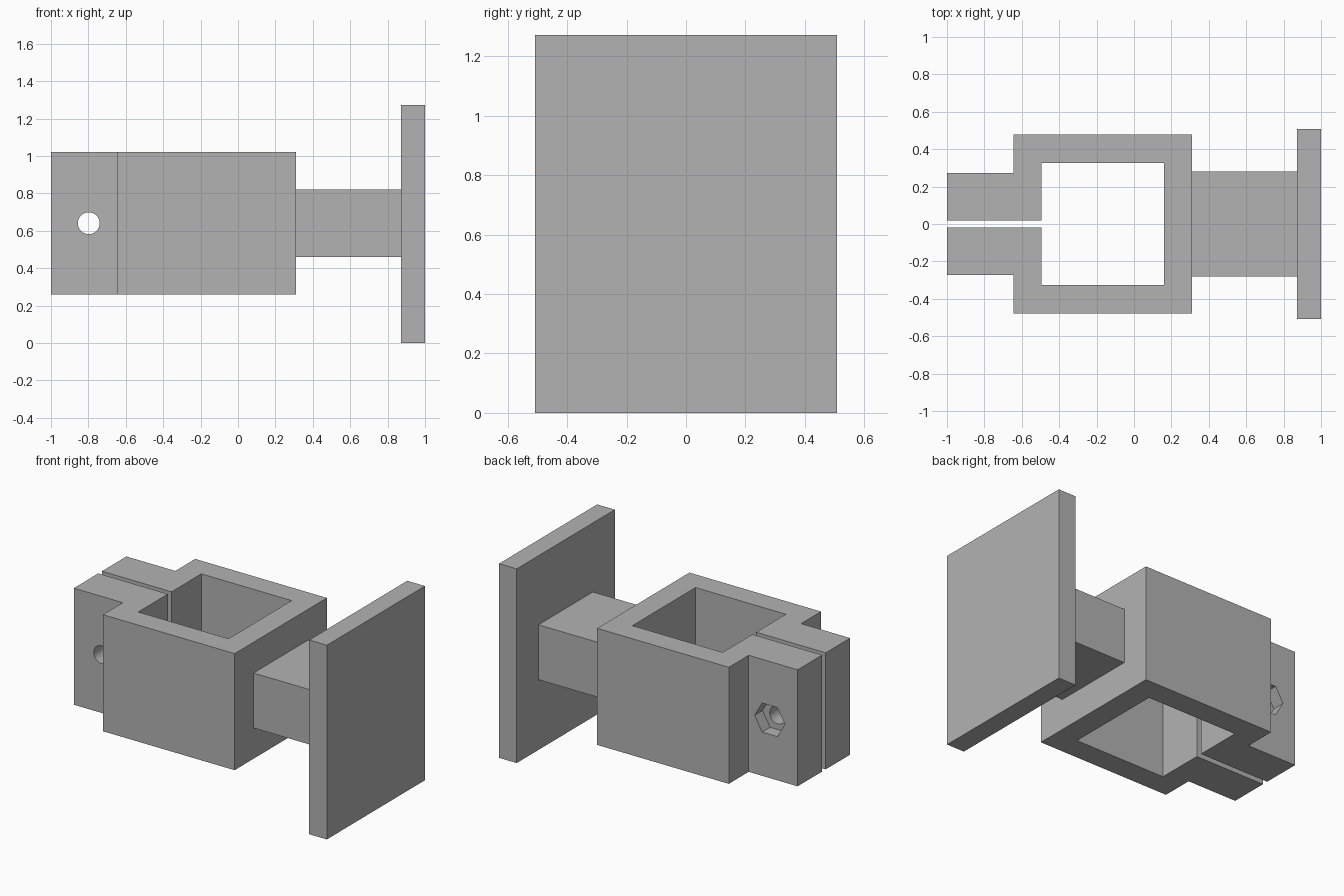
import bpy
import bmesh
from math import cos, sin, pi
from mathutils import Vector

cube = bpy.data.objects.get("Cube")
if cube:
    bpy.data.objects.remove(cube, do_unlink=True)

grey = bpy.data.materials.new("mid grey")
grey.use_nodes = True
grey.diffuse_color = (0.45, 0.45, 0.45, 1)
grey.node_tree.nodes["Principled BSDF"].inputs["Base Color"].default_value = grey.diffuse_color


def prism(name, points, direction):
    """Extrude a closed outline of 3D points along a direction."""
    bm = bmesh.new()
    face = bm.faces.new([bm.verts.new(p) for p in points])
    moved = bmesh.ops.extrude_face_region(bm, geom=[face])["geom"]
    verts = [v for v in moved if isinstance(v, bmesh.types.BMVert)]
    bmesh.ops.translate(bm, verts=verts, vec=Vector(direction))
    bmesh.ops.recalc_face_normals(bm, faces=bm.faces)
    mesh = bpy.data.meshes.new(name)
    bm.to_mesh(mesh)
    bm.free()
    mesh.materials.append(grey)
    obj = bpy.data.objects.new(name, mesh)
    bpy.context.collection.objects.link(obj)
    return obj


def block(name, x0, x1, half_y, z0, z1):
    outline = [(x0, -half_y, z0), (x1, -half_y, z0), (x1, half_y, z0), (x0, half_y, z0)]
    return prism(name, outline, (0, 0, z1 - z0))


def cutter(name, sides, radius, y0, y1):
    """Prism along y, centred on the bolt axis."""
    angles = [2 * pi * i / sides for i in range(sides)]
    ring = [(-0.798 + radius * cos(a), y0, 0.64 + radius * sin(a)) for a in angles]
    obj = prism(name, ring, (0, y1 - y0, 0))
    obj.hide_render = True
    return obj


# Split square clamp with two ears, one half outline mirrored across y
half = [(-1, 0.019), (-1, 0.272), (-0.645, 0.272), (-0.645, 0.478), (0.31, 0.478)]
inner = [(0.16, 0.327), (-0.495, 0.327), (-0.495, 0.019)]
flip = lambda pts: [(x, -y) for x, y in reversed(pts)]
outline = half + flip(half) + flip(inner) + inner
clamp = prism("clamp_body", [(x, y, 0.258) for x, y in outline], (0, 0, 0.764))

# Bolt hole through both ears and hexagonal nut pocket in the back ear
cutters = [cutter("bolt_hole_cutter", 32, 0.058, -0.6, 0.6),
           cutter("nut_pocket_cutter", 6, 0.11, 0.19, 0.6)]
for tool in cutters:
    cut = clamp.modifiers.new(tool.name, "BOOLEAN")
    cut.operation = "DIFFERENCE"
    cut.solver = "EXACT"
    cut.object = tool

# Bake the cuts, then drop the cutters
bpy.context.view_layer.update()
baked = bpy.data.meshes.new_from_object(clamp.evaluated_get(bpy.context.evaluated_depsgraph_get()))
clamp.modifiers.clear()
clamp.data = baked
for tool in cutters:
    bpy.data.objects.remove(tool, do_unlink=True)

# Smooth the round bore, keep every corner sharp
bpy.ops.object.select_all(action="DESELECT")
clamp.select_set(True)
bpy.context.view_layer.objects.active = clamp
bpy.ops.object.shade_smooth_by_angle(angle=pi / 6)

# Neck and mounting plate
block("neck", 0.31, 0.872, 0.282, 0.46, 0.82)
block("mounting_plate", 0.872, 1, 0.508, 0, 1.273)
